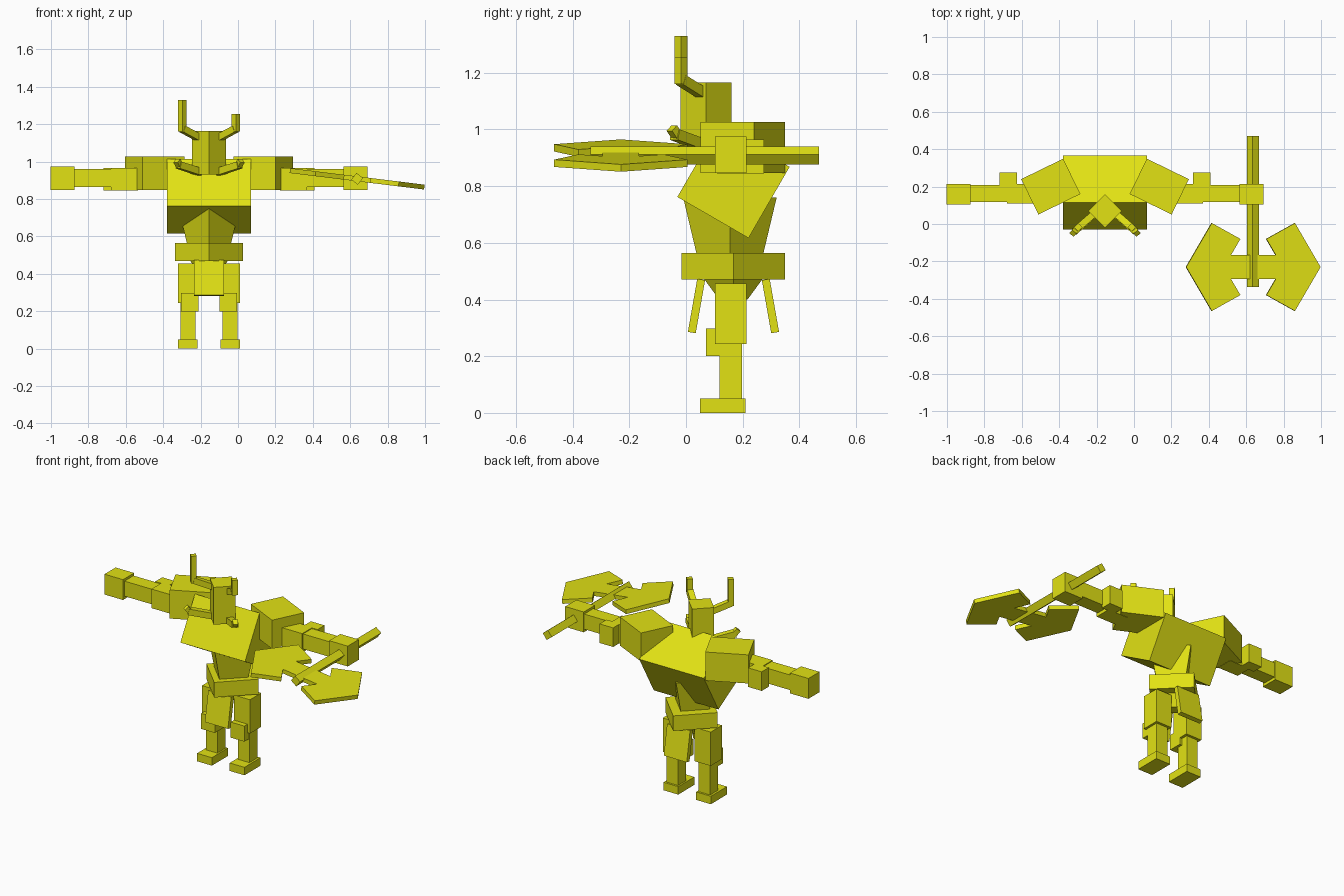
import bpy, bmesh, math
from mathutils import Vector, Matrix

if "Cube" in bpy.data.objects:
    bpy.data.objects.remove(bpy.data.objects["Cube"])

CX = -0.155  # symmetry line of the body
mat = bpy.data.materials.new("yellow")
mat.diffuse_color = (0.76, 0.76, 0.007, 1)
mat.use_nodes = True
mat.node_tree.nodes["Principled BSDF"].inputs["Base Color"].default_value = mat.diffuse_color


def finish(name, bm):
    bmesh.ops.recalc_face_normals(bm, faces=bm.faces)
    me = bpy.data.meshes.new(name)
    bm.to_mesh(me)
    bm.free()
    me.materials.append(mat)
    ob = bpy.data.objects.new(name, me)
    bpy.context.collection.objects.link(ob)
    return ob


def box(name, center, size, rot=(0, 0, 0)):
    bm = bmesh.new()
    m = Matrix.Translation(center)
    for axis, ang in zip("XYZ", rot):
        m = m @ Matrix.Rotation(math.radians(ang), 4, axis)
    bmesh.ops.create_cube(bm, size=1, matrix=m @ Matrix.Diagonal((*size, 1)))
    return finish(name, bm)


def span(name, x, y, z):
    """Axis-aligned box from ranges."""
    return box(name, [(a + b) / 2 for a, b in (x, y, z)], [b - a for a, b in (x, y, z)])


def diamond(name, x, y, z0, z1, r0, r1):
    """Four-sided column with its corners on the x and y axes."""
    bm = bmesh.new()
    ring = [[bm.verts.new((x + r * dx, y + r * dy, z))
             for dx, dy in ((1, 0), (0, 1), (-1, 0), (0, -1))]
            for z, r in ((z0, r0), (z1, r1))]
    bm.faces.new(ring[0])
    bm.faces.new(ring[1])
    for i in range(4):
        j = (i + 1) % 4
        bm.faces.new((ring[0][i], ring[0][j], ring[1][j], ring[1][i]))
    return finish(name, bm)


def beam(name, a, b, w, roll=0):
    """Square bar between two points."""
    a, b = Vector(a), Vector(b)
    d = b - a
    m = (Matrix.Translation((a + b) / 2) @ d.to_track_quat('Z', 'Y').to_matrix().to_4x4()
         @ Matrix.Rotation(math.radians(roll), 4, 'Z') @ Matrix.Diagonal((w, w, d.length, 1)))
    bm = bmesh.new()
    bmesh.ops.create_cube(bm, size=1, matrix=m)
    return finish(name, bm)


# Trunk
box("torso", (CX, 0.1675, 0.815), (0.45, 0.29, 0.29), (-30, 0, 0))
diamond("abdomen", CX, 0.155, 0.55, 0.76, 0.115, 0.165)
diamond("belt", CX, 0.167, 0.47, 0.565, 0.182, 0.182)
diamond("pelvis", CX, 0.167, 0.40, 0.475, 0.05, 0.105)
for name, y, tilt in (("front_loincloth", 0.037, -10), ("back_loincloth", 0.298, 10)):
    box(name, (CX, y, 0.377), (0.16, 0.028, 0.19), (tilt, 0, 0))

# Head
diamond("head", CX, 0.07, 0.93, 1.165, 0.09, 0.09)

# Paired parts: s = -1 is the empty-handed side, s = 1 the axe side
for s, tag in ((-1, "right"), (1, "left")):
    def X(v):
        return CX + s * v

    def pair(name, x, y, z):
        span(f"{tag}_{name}", sorted((X(x[0]), X(x[1]))), y, z)

    # Horns (one is broken off shorter) and tusks
    tip = 1.33 if s < 0 else 1.255
    beam(f"{tag}_horn_base", (X(0.05), 0.062, 1.125), (X(0.142), -0.018, 1.175), 0.036)
    diamond(f"{tag}_horn_tip", X(0.143), -0.018, 1.16, tip, 0.023, 0.023)
    beam(f"{tag}_tusk", (X(0.05), 0.06, 0.945), (X(0.163), -0.04, 0.982), 0.038)
    beam(f"{tag}_tusk_tip", (X(0.155), -0.03, 0.975), (X(0.172), -0.05, 1.005), 0.03)

    # Arms
    box(f"{tag}_shoulder", (X(0.29), 0.2, 0.937), (0.25, 0.21, 0.18), (0, 0, -26 * s))
    pair("upper_arm", (0.38, 0.525), (0.11, 0.215), (0.845, 0.965))
    pair("elbow_guard", (0.47, 0.565), (0.205, 0.275), (0.845, 0.965))
    pair("forearm", (0.50, 0.73), (0.118, 0.208), (0.865, 0.96))
    pair("fist", (0.718, 0.847), (0.103, 0.213), (0.847, 0.975))

    # Legs
    pair("thigh", (0.055, 0.167), (0.102, 0.214), (0.243, 0.456))
    pair("knee", (0.055, 0.15), (0.07, 0.156), (0.2, 0.298))
    pair("shin", (0.072, 0.152), (0.118, 0.198), (0.04, 0.25))
    pair("foot", (0.062, 0.165), (0.05, 0.21), (0.0, 0.05))

# Axe shaft, square bar on edge
AX, AZ = 0.637, 0.908
beam("axe_shaft", (AX, -0.337, AZ), (AX, 0.47, AZ), 0.045, 45 - 7)

# Axe blades, one outline mirrored
outline = [(0, 0.065), (0.12, 0.065), (0.07, 0.15), (0.224, 0.235), (0.362, 0),
           (0.224, -0.235), (0.07, -0.15), (0.12, -0.065), (0, -0.065)]
for s, tag in ((-1, "inner"), (1, "outer")):
    bm = bmesh.new()
    f = bm.faces.new([bm.verts.new((s * x, y, -0.013)) for x, y in outline])
    ext = bmesh.ops.extrude_face_region(bm, geom=[f])
    verts = [v for v in ext["geom"] if isinstance(v, bmesh.types.BMVert)]
    bmesh.ops.translate(bm, verts=verts, vec=(0, 0, 0.026))
    bm.transform(Matrix.Translation((AX, -0.23, AZ)) @ Matrix.Rotation(math.radians(7), 4, 'Y'))
    finish(f"{tag}_axe_blade", bm)
